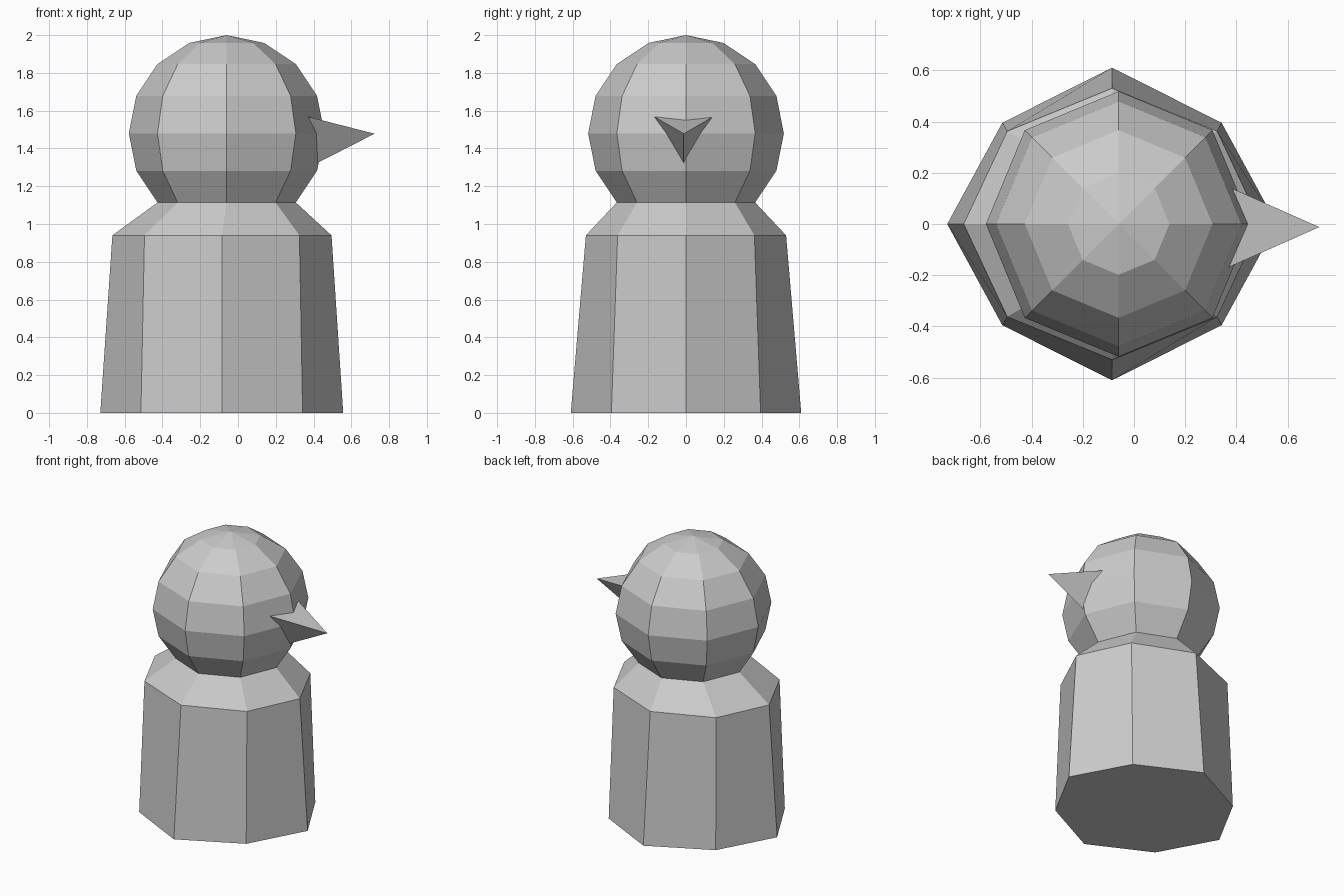
import bpy, bmesh
from math import sin, cos, pi, radians

if "Cube" in bpy.data.objects:
    bpy.data.objects.remove(bpy.data.objects["Cube"])


def finish(name, bm):
    bmesh.ops.recalc_face_normals(bm, faces=bm.faces)
    mesh = bpy.data.meshes.new(name)
    bm.to_mesh(mesh)
    bm.free()
    obj = bpy.data.objects.new(name, mesh)
    bpy.context.collection.objects.link(obj)
    return obj


def octagon(z, cx, rx, ry, dx, dy):
    # axis radii rx, ry and diagonal corner offsets dx, dy
    pts = [(rx, 0), (dx, dy), (0, ry), (-dx, dy), (-rx, 0), (-dx, -dy), (0, -ry), (dx, -dy)]
    return [(cx + x, y, z) for x, y in pts]


def round_ring(z, cx, r):
    d = r * cos(pi / 4)
    return octagon(z, cx, r, r, d, d)


def loft(name, rings, bottom=False, apex=None):
    bm = bmesh.new()
    loops = [[bm.verts.new(p) for p in ring] for ring in rings]
    n = len(loops[0])
    for low, high in zip(loops, loops[1:]):
        for i in range(n):
            j = (i + 1) % n
            bm.faces.new((low[i], low[j], high[j], high[i]))
    if bottom:
        bm.faces.new(loops[0][::-1])
    if apex:
        tip = bm.verts.new(apex)
        for i in range(n):
            bm.faces.new((loops[-1][i], loops[-1][(i + 1) % n], tip))
    return finish(name, bm)


HEAD_X, HEAD_Z, HEAD_R = -0.06, 1.48, 0.518
neck = round_ring(HEAD_Z - HEAD_R * cos(pi / 4), HEAD_X, HEAD_R * sin(pi / 4))

# Tapered body with sloping shoulders
loft("body", [octagon(0, -0.086, 0.643, 0.61, 0.428, 0.395),
              octagon(0.94, -0.085, 0.58, 0.53, 0.41, 0.362),
              neck], bottom=True)

# Faceted head, a ball cut off at the neck
head_rings = []
for k in range(2, 8):
    a = k * pi / 8
    head_rings.append(round_ring(HEAD_Z - HEAD_R * cos(a), HEAD_X, HEAD_R * sin(a)))
loft("head", head_rings, apex=(HEAD_X, 0, 2.0))

# Three-sided beak, its base sunk into the head
beak_base = [(0.25, -0.012 + 0.242 * cos(radians(a)), 1.478 + 0.242 * sin(radians(a)))
             for a in (30, 150, 270)]
loft("beak", [beak_base], bottom=True, apex=(0.723, -0.012, 1.478))
